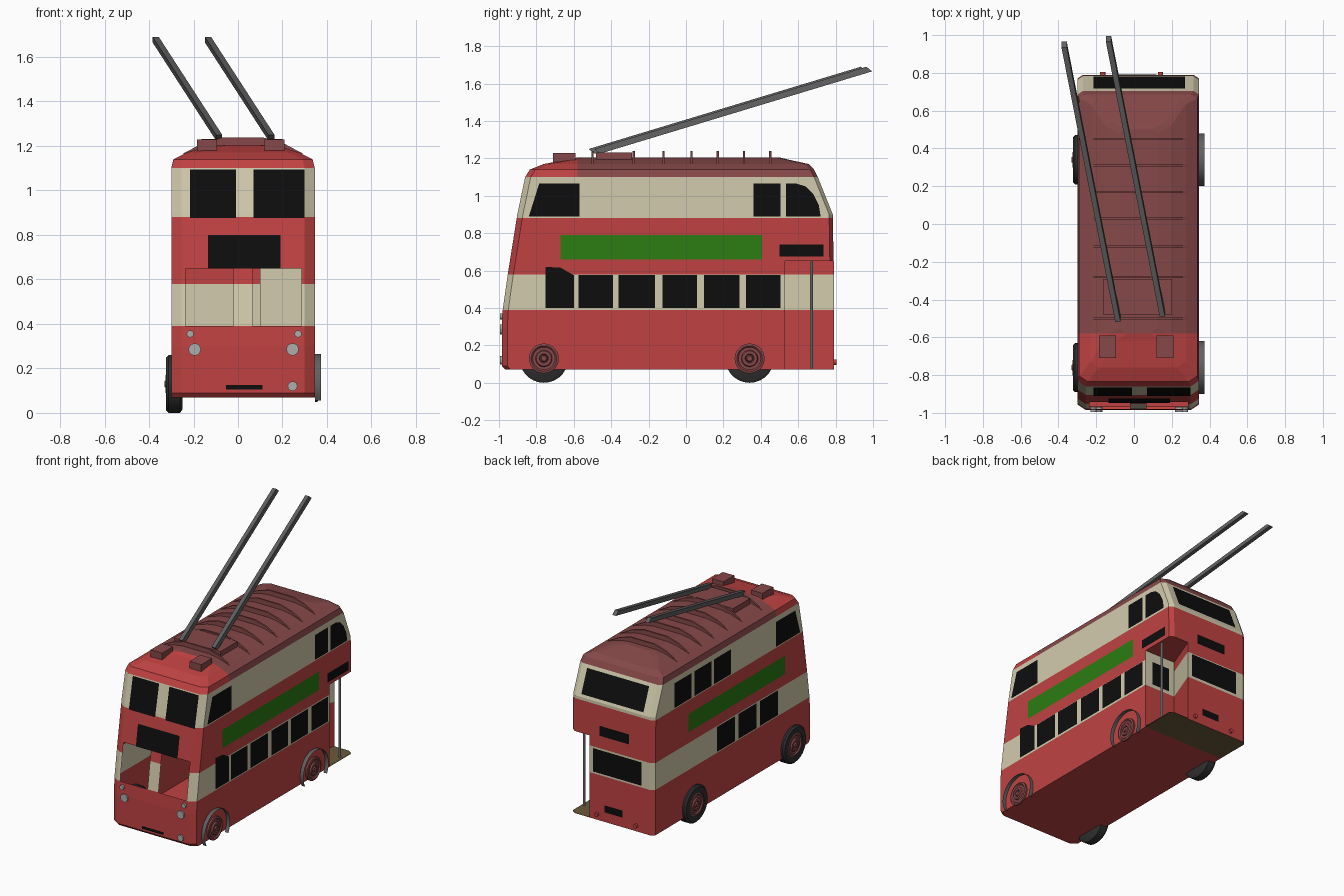
import bpy, bmesh, math
from mathutils import Vector

cube = bpy.data.objects.get("Cube")
if cube:
    bpy.data.objects.remove(cube)

def material(name, r, g, b):
    m = bpy.data.materials.new(name)
    m.use_nodes = True
    m.diffuse_color = (r, g, b, 1)
    m.node_tree.nodes["Principled BSDF"].inputs["Base Color"].default_value = (r, g, b, 1)
    return m

RED = material("red paint", .53, .055, .055)
CREAM = material("cream paint", .65, .6, .42)
ROOF = material("dull red roof", .24, .065, .065)
BLACK = material("black glass", .004, .004, .004)
GREEN = material("green panel", .025, .2, .006)
STEEL = material("dark grey steel", .12, .12, .12)
TYRE = material("tyre rubber", .03, .03, .03)
SILVER = material("silver lamp", .42, .42, .42)
BROWN = material("brown floor", .15, .1, .045)

XL, XR, XM = -.3, .345, .0225
BANDS = (.39, .58, .65, .88, 1.1)

def finish(name, bm, *mats):
    me = bpy.data.meshes.new(name)
    bm.to_mesh(me)
    bm.free()
    ob = bpy.data.objects.new(name, me)
    for m in mats:
        me.materials.append(m)
    bpy.context.collection.objects.link(ob)
    return ob

def plate(name, pts, mat):
    bm = bmesh.new()
    bm.faces.new([bm.verts.new(p) for p in pts])
    return finish(name, bm, mat)

def prism(name, pts, axis_vec, mat):
    bm = bmesh.new()
    f = bm.faces.new([bm.verts.new(p) for p in pts])
    new = bmesh.ops.extrude_face_region(bm, geom=[f])["geom"]
    bmesh.ops.translate(bm, vec=axis_vec, verts=[v for v in new if isinstance(v, bmesh.types.BMVert)])
    bmesh.ops.recalc_face_normals(bm, faces=bm.faces)
    return finish(name, bm, mat)

def box(name, lo, hi, mat):
    x, y, z = lo
    X, Y, Z = hi
    return prism(name, [(x, y, z), (X, y, z), (X, Y, z), (x, Y, z)], (0, 0, Z - z), mat)

def lathe(name, profile, x0, side, y, z, mat, start=0, sweep=360, n=28):
    """Revolve (outward distance, radius) pairs around an axle along x."""
    bm = bmesh.new()
    rows = []
    for i in range(n + 1):
        a = math.radians(start + sweep * i / n)
        rows.append([bm.verts.new((x0 + side * d, y + r * math.cos(a), z + r * math.sin(a)))
                     for d, r in profile])
    for a, b in zip(rows, rows[1:]):
        for j in range(len(profile) - 1):
            bm.faces.new((a[j], b[j], b[j + 1], a[j + 1]))
    bmesh.ops.remove_doubles(bm, verts=bm.verts, dist=.0001)
    bmesh.ops.recalc_face_normals(bm, faces=bm.faces)
    for f in bm.faces:
        f.smooth = True
    ob = finish(name, bm, mat)
    bpy.ops.object.select_all(action='DESELECT')
    ob.select_set(True)
    bpy.context.view_layer.objects.active = ob
    bpy.ops.object.shade_smooth_by_angle(angle=math.radians(35))
    return ob

# Body shell: height, front y, rear y, side inset
levels = [(.07, -.965, .79, 0), (.09, -.985, .79, 0), (.3, -.985, .79, 0), (.39, -.98, .79, 0),
          (.58, -.953, .79, 0), (.9, -.902, .785, 0), (1.1, -.86, .705, 0), (1.14, -.835, .685, .01),
          (1.17, -.76, .655, .07), (1.195, -.62, .54, .15), (1.205, -.58, .5, .22)]

def end_y(z, k):
    for a, b in zip(levels, levels[1:]):
        if a[0] <= z <= b[0]:
            return a[k] + (b[k] - a[k]) * (z - a[0]) / (b[0] - a[0])

bm = bmesh.new()
rings = []
for z, f, r, s in levels:
    l, R = XL + s, XR - s
    rings.append([bm.verts.new((x, y, z)) for x, y in (
        (l, f + .03), (l + .045, f), (R - .045, f), (R, f + .03),
        (R, r - .02), (R - .03, r), (l + .03, r), (l, r - .02))])
for a, b in zip(rings, rings[1:]):
    for i in range(8):
        j = (i + 1) % 8
        bm.faces.new((a[i], a[j], b[j], b[i]))
bm.faces.new(rings[-1])
bm.faces.new(rings[0][::-1])

def split(co, no):
    bmesh.ops.bisect_plane(bm, geom=bm.verts[:] + bm.edges[:] + bm.faces[:], plane_co=co, plane_no=no)

screens = ((-.235, -.02), (.065, .285))
for z in BANDS:
    split((0, 0, z), (0, 0, 1))
for pair in screens:
    for x in pair:
        split((x, 0, 0), (1, 0, 0))
for y in (-.58, .53):
    split((0, y, 0), (0, 1, 0))
diag_co, diag_no = Vector((.1, .53, 0)), Vector((.26, -.1, 0))
split(diag_co, diag_no)

# Open the cab windscreens and the rear boarding corner
gone = []
for f in bm.faces:
    c = f.calc_center_median()
    cab = c.y < -.9 and .39 < c.z < .65 and any(a < c.x < b for a, b in screens)
    door = c.y > .53 and .0705 < c.z < .65 and (c - diag_co).dot(diag_no) > 0
    if cab or door:
        gone.append(f)
bmesh.ops.delete(bm, geom=gone, context='FACES')

# Paint the bands by height
for f in bm.faces:
    c = f.calc_center_median()
    if c.z < .0705 and c.y > .53:
        f.material_index = 3
    elif c.z > 1.1:
        f.material_index = 2 if c.y > -.58 else 0
    else:
        f.material_index = int(.39 < c.z < .58 or c.z > .88)
finish("body", bm, RED, CREAM, ROOF, BROWN)

# Boarding platform walls, ceiling, floor and grab pole
def wall(name, a, b, z0, z1, mat):
    plate(name, [(*a, z0), (*b, z0), (*b, z1), (*a, z1)], mat)

inner, outer, back = (.1, .53), (XR, .53), (.2, .79)
wall("bulkhead_lower", outer, inner, .07, .39, RED)
wall("bulkhead_upper", outer, inner, .39, .65, CREAM)
for z0, z1, m in ((.07, .39, RED), (.39, .58, CREAM), (.58, .65, RED)):
    wall("platform_side_wall", back, inner, z0, z1, m)
wall("bulkhead_window", (.29, .536), (.15, .536), .41, .58, BLACK)
corner = [inner, outer, (XR, .77), (.315, .79), back]
plate("platform_ceiling", [(*p, .65) for p in corner[::-1]], RED)
plate("platform_floor", [(*p, .076) for p in corner], BROWN)
prism("grab_pole", [(.325 + .008 * math.cos(i * math.pi / 4), .67 + .008 * math.sin(i * math.pi / 4), .076)
                    for i in range(8)], (0, 0, .574), SILVER)

# Side windows and panels, given as (y, z) outlines
def side_plate(name, side, outline, mat):
    x = XR + .004 if side > 0 else XL - .004
    plate(name, [(x, y, z) for y, z in (outline if side > 0 else outline[::-1])], mat)

def rect(y0, y1, z0, z1):
    return [(y0, z0), (y1, z0), (y1, z1), (y0, z1)]

for s in (1, -1):
    side_plate("advert_panel", s, rect(-.67, .405, .66, .79), GREEN)
    side_plate("upper_front_window", s, [(-.84, .89), (-.57, .89), (-.57, 1.065), (-.785, 1.065)], BLACK)
for y0, y1 in ((-.575, -.39), (-.36, -.165), (-.125, .06), (.095, .285), (.32, .505)):
    side_plate("lower_window", 1, rect(y0, y1, .4, .575), BLACK)
side_plate("cab_window", 1, [(-.75, .4), (-.6, .4), (-.6, .575), (-.67, .615), (-.75, .62)], BLACK)
side_plate("upper_rear_window", 1, rect(.36, .505, .89, 1.065), BLACK)
side_plate("upper_corner_window", 1, [(.535, .89), (.72, .89), (.71, .95), (.68, 1.01),
                                      (.64, 1.05), (.59, 1.065), (.535, 1.065)], BLACK)
side_plate("side_sign", 1, rect(.5, .735, .675, .74), BLACK)
for i in range(3):
    side_plate("lower_window", -1, rect(-.59 + .24 * i, -.39 + .24 * i, .4, .575), BLACK)
    side_plate("upper_window", -1, rect(-.07 + .22 * i, .12 + .22 * i, .89, 1.065), BLACK)

# Front and rear plates that follow the slope
def end_plate(name, front, x0, x1, z0, z1):
    k, off = (1, -.005) if front else (2, .005)
    if not front:
        x0, x1 = x1, x0
    y0, y1 = end_y(z0, k) + off, end_y(z1, k) + off
    plate(name, [(x0, y0, z0), (x1, y0, z0), (x1, y1, z1), (x0, y1, z1)], BLACK)

end_plate("upper_windscreen", True, -.215, -.01, .875, 1.095)
end_plate("upper_windscreen", True, .07, .3, .875, 1.095)
end_plate("destination_sign", True, -.135, .19, .65, .8)
end_plate("front_plate", True, -.055, .11, .105, .125)
end_plate("rear_upper_window", False, -.215, .27, .92, 1.08)
end_plate("rear_lower_window", False, -.21, .17, .405, .57)
end_plate("rear_sign", False, -.11, .12, .67, .74)
end_plate("rear_plate", False, -.06, .08, .14, .19)

# Lamps
def lamp(name, x, z, r, y, depth, mat):
    prism(name, [(x + r * math.cos(i * math.pi / 6), y, z + r * math.sin(i * math.pi / 6))
                 for i in range(12)], (0, depth, 0), mat)

for x, z, r in ((-.195, .285, .028), (.245, .285, .028), (-.215, .355, .016),
                (.27, .355, .016), (.245, .12, .022)):
    lamp("front_lamp", x, z, r, -.97, -.025, SILVER)
for x in (-.165, .14):
    lamp("rear_lamp", x, .11, .014, .785, .02, RED)

# Wheels: full tyres on one side, arches with hubs on the other
hub = [(0, .08), (.012, .08), (.016, .068), (.008, .06), (.008, .045),
       (.018, .04), (.018, .025), (.01, .02), (.022, .014), (.022, 0)]
for y in (-.76, .34):
    lathe("tyre", [(-.05, 0), (-.05, .115), (-.04, .13), (.012, .13), (.024, .118), (.024, .08), (.005, .078)],
          XL, -1, y, .13, TYRE)
    lathe("hub", hub, XL - .008, -1, y, .13, ROOF)
    lathe("hub", hub, XR, 1, y, .13, ROOF)
    lathe("wheel_arch", [(0, .14), (.027, .14)], XR, 1, y, .125, STEEL, -30, 240)

# Roof ribs, boxes and collector base
arch = [(-.27, 1.165), (-.18, 1.213), (-.09, 1.238), (.09, 1.238), (.18, 1.213), (.27, 1.165), (.2, 1.14), (-.2, 1.14)]
for y in (.45, .31, .17, .03, -.12, -.28, -.5):
    prism("roof_rib", [(XM + x, y - .006, z) for x, z in arch], (0, .012, 0), ROOF)
for x in (-.14, .165):
    box("roof_box", (x - .045, -.71, 1.17), (x + .045, -.59, 1.228), ROOF)
box("collector_base", (-.165, -.48, 1.18), (.2, -.29, 1.23), ROOF)

# Collector poles
for x, y in ((-.085, -.49), (.15, -.46)):
    w = .014
    prism("collector_pole", [(x - w, y, 1.225), (x + w, y, 1.225), (x + w, y - .03, 1.25), (x - w, y - .03, 1.25)],
          (-.285, 1.455, .44), STEEL)
